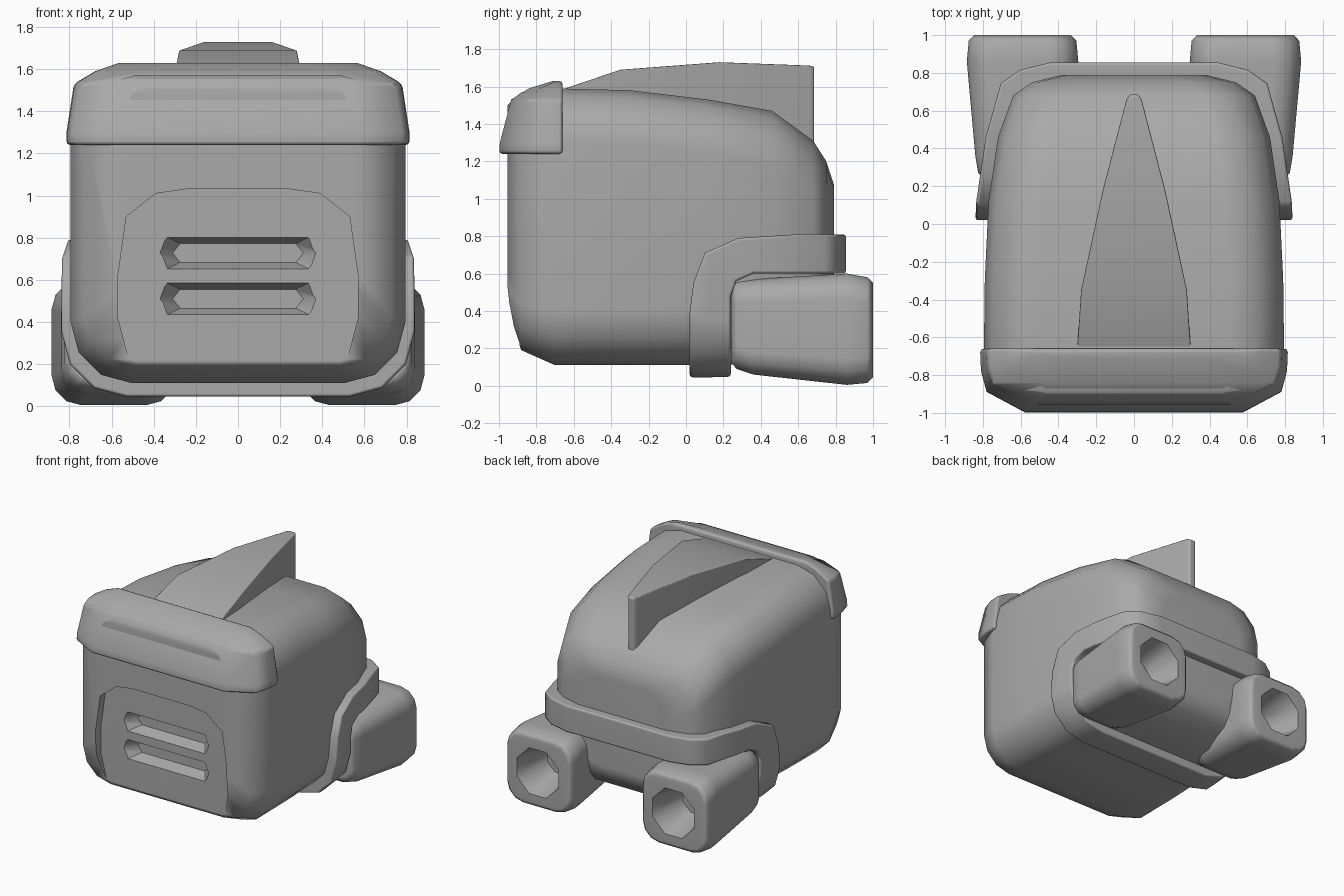
import bpy, bmesh
from math import radians, sin, cos, pi

cube = bpy.data.objects.get("Cube")
if cube:
    bpy.data.objects.remove(cube, do_unlink=True)

GREY = (0.4, 0.4, 0.4, 1)
grey = bpy.data.materials.new("plain_grey")
grey.use_nodes = True
grey.diffuse_color = GREY
grey.node_tree.nodes["Principled BSDF"].inputs["Base Color"].default_value = GREY


def loft(name, rings):
    """Skin a list of equal-length rings and cap both ends."""
    bm = bmesh.new()
    loops = [[bm.verts.new(p) for p in ring] for ring in rings]
    n = len(loops[0])
    for a, b in zip(loops, loops[1:]):
        for i in range(n):
            j = (i + 1) % n
            bm.faces.new((a[i], a[j], b[j], b[i]))
    bm.faces.new(loops[0])
    bm.faces.new(loops[-1])
    bmesh.ops.recalc_face_normals(bm, faces=bm.faces)
    mesh = bpy.data.meshes.new(name)
    bm.to_mesh(mesh)
    bm.free()
    mesh.materials.append(grey)
    obj = bpy.data.objects.new(name, mesh)
    bpy.context.collection.objects.link(obj)
    return obj


def rounded(y, w, zb, zt, r, cx=0.0, steps=3):
    """Rounded rectangle across the y axis."""
    ring = []
    corners = ((1, zt - r), (-1, zt - r), (-1, zb + r), (1, zb + r))
    for k, (side, z) in enumerate(corners):
        for s in range(steps + 1):
            a = (k + s / steps) * pi / 2
            ring.append((cx + side * (w - r) + r * cos(a), y, z + r * sin(a)))
    return ring


def select(obj):
    bpy.ops.object.select_all(action='DESELECT')
    obj.select_set(True)
    bpy.context.view_layer.objects.active = obj


def boolean(obj, cutter, operation='DIFFERENCE'):
    cutter.hide_render = True
    mod = obj.modifiers.new("cut", 'BOOLEAN')
    mod.operation = operation
    mod.solver = 'EXACT'
    mod.object = cutter
    select(obj)
    bpy.ops.object.modifier_apply(modifier=mod.name)
    bpy.data.objects.remove(cutter, do_unlink=True)


def finish(obj, bevel=0.0):
    """Optional soft edges, then smooth shading with crisp corners."""
    select(obj)
    if bevel:
        mod = obj.modifiers.new("soft_edges", 'BEVEL')
        mod.width = bevel
        mod.segments = 2
        mod.limit_method = 'ANGLE'
        mod.angle_limit = radians(50)
        bpy.ops.object.modifier_apply(modifier=mod.name)
    bpy.ops.object.shade_smooth_by_angle(angle=radians(50))
    mod = obj.modifiers.new("flat_face_normals", 'WEIGHTED_NORMAL')
    mod.keep_sharp = True


# Body shell: y, half width, bottom, top, corner radius
SECTIONS = (
    (-0.955, 0.57, 0.38, 1.50, 0.16),
    (-0.88, 0.73, 0.19, 1.57, 0.24),
    (-0.70, 0.795, 0.11, 1.59, 0.29),
    (-0.30, 0.79, 0.11, 1.58, 0.29),
    (0.12, 0.77, 0.11, 1.53, 0.29),
    (0.46, 0.72, 0.12, 1.47, 0.29),
    (0.68, 0.64, 0.20, 1.31, 0.27),
    (0.75, 0.54, 0.28, 1.20, 0.24),
    (0.79, 0.38, 0.38, 1.08, 0.20),
)
body = loft("body", [rounded(*s) for s in SECTIONS])

# Recessed front panel
half = [(0.48, 0.0), (0.51, 0.19), (0.57, 0.42), (0.57, 0.62),
        (0.53, 0.90), (0.39, 1.01), (0.25, 1.03)]
outline = half + [(-x, z) for x, z in reversed(half)]
boolean(body, loft("panel_cutter", [[(x, y, z) for x, z in outline]
                                    for y in (-1.1, -0.89)]))

# Two tapered vent slots
for zc in (0.727, 0.51):
    slot = []
    for y, w, h in ((-0.95, 0.41, 0.095), (-0.80, 0.31, 0.045)):
        e = w - 0.035
        slot.append([(x, y, zc + z) for x, z in
                     ((w, 0), (e, h), (-e, h), (-w, 0), (-e, -h), (e, -h))])
    boolean(body, loft("slot_cutter", slot))
finish(body)

# Raised band around the lower back corner
T = 0.065
band = loft("band", [rounded(y + (T if y > 0.5 else 0), w + T, zb - T, zt + T, r + 0.02)
                     for y, w, zb, zt, r in SECTIONS])
path = [(0.02, -0.1), (0.02, 0.40), (0.04, 0.55), (0.10, 0.71), (0.28, 0.79),
        (0.60, 0.81), (0.95, 0.81), (0.95, 0.60), (0.36, 0.60), (0.27, 0.56),
        (0.24, 0.48), (0.24, -0.1)]
boolean(band, loft("band_cutter", [[(x, y, z) for y, z in path] for x in (-1, 1)]),
        'INTERSECT')
finish(band, 0.015)

# Brow cap over the upper front edge: z, half width, front y
BACK = -0.66
rings = []
for z, w, yf in ((1.24, 0.815, -1.0), (1.30, 0.815, -0.995), (1.53, 0.78, -0.935),
                 (1.59, 0.68, -0.84), (1.63, 0.57, -0.71)):
    k = (yf - BACK) / (1.0 + BACK)
    side = [(w, BACK), (w - 0.005, BACK + 0.12 * k),
            (w - 0.035, BACK + 0.23 * k), (w - 0.24, yf)]
    rings.append([(x, y, z) for x, y in side] + [(-x, y, z) for x, y in reversed(side)])
finish(loft("brow", rings), 0.018)

# Top fin: y, half width, top
rings = []
for y, w, top in ((-0.66, 0.30, 1.585), (-0.35, 0.28, 1.69), (0.18, 0.165, 1.73),
                  (0.66, 0.04, 1.712), (0.685, 0.022, 1.705)):
    rings.append([(w, y, 1.2), (w, y, top), (-w, y, top), (-w, y, 1.2)])
finish(loft("fin", rings), 0.006)

# Thrusters with flared nozzle openings
THRUSTER = (
    (0.24, 0.20, 0.13, 0.53, 0.10),
    (0.27, 0.235, 0.09, 0.56, 0.11),
    (0.36, 0.25, 0.06, 0.57, 0.12),
    (0.86, 0.295, 0.005, 0.60, 0.14),
    (0.97, 0.285, 0.015, 0.58, 0.14),
    (1.00, 0.255, 0.045, 0.55, 0.12),
)
for name, side in (("left_thruster", 1), ("right_thruster", -1)):
    cx = side * 0.59
    thruster = loft(name, [rounded(*s, cx=cx) for s in THRUSTER])
    hole = []
    for y, r in ((1.04, 0.205), (0.72, 0.12)):
        hole.append([(cx + r * cos(i * pi / 4 + pi / 8), y, 0.295 + r * sin(i * pi / 4 + pi / 8))
                     for i in range(8)])
    boolean(thruster, loft("nozzle_cutter", hole))
    finish(thruster)
